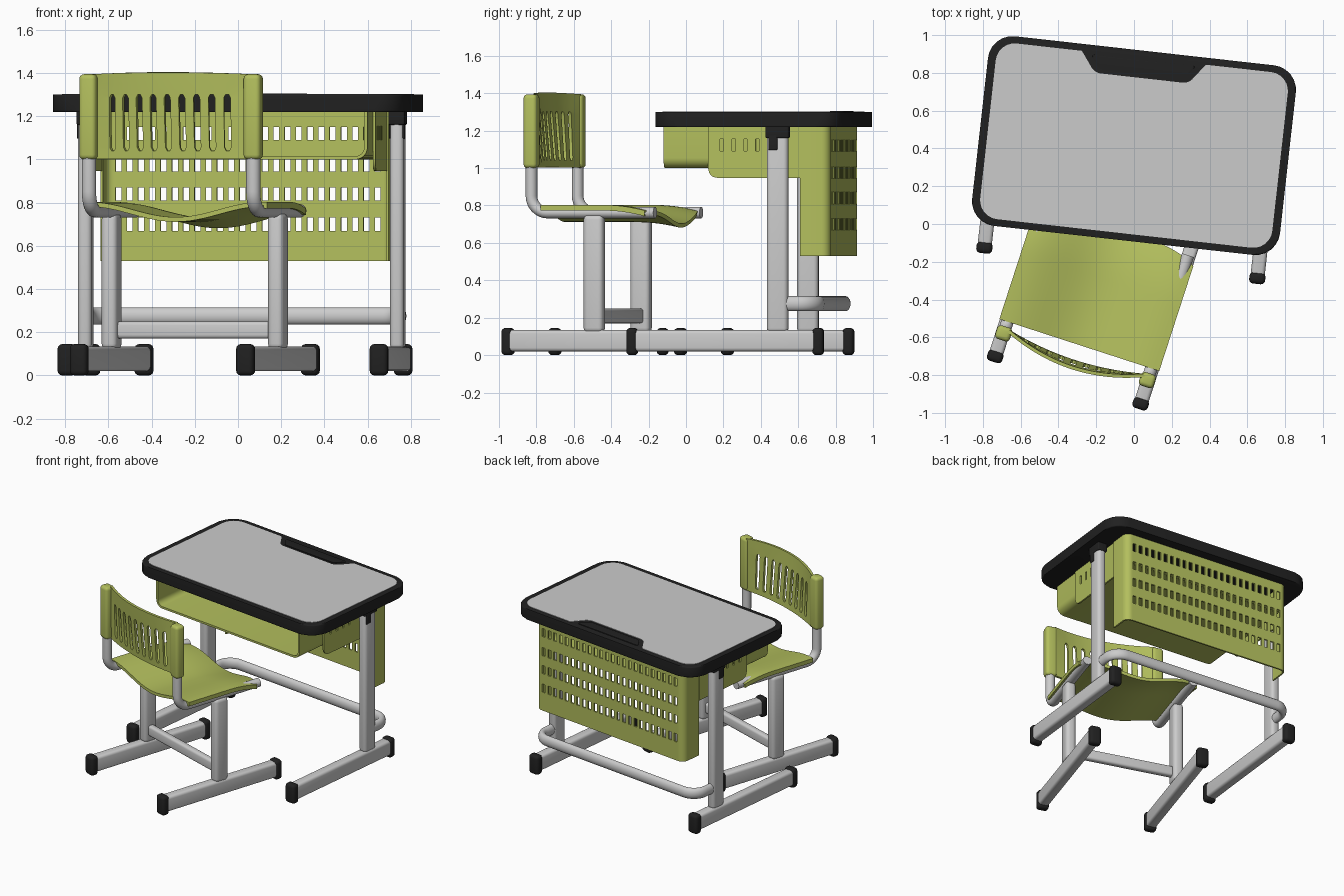
import bpy, bmesh
from math import sin, cos, pi, radians
from mathutils import Vector, Matrix

if "Cube" in bpy.data.objects:
    bpy.data.objects.remove(bpy.data.objects["Cube"])


def material(name, rgb):
    m = bpy.data.materials.new(name)
    m.diffuse_color = (*rgb, 1)
    m.use_nodes = True
    m.node_tree.nodes["Principled BSDF"].inputs["Base Color"].default_value = m.diffuse_color
    return m


GREEN = material("green plastic", (0.45, 0.52, 0.11))
BLACK = material("black plastic", (0.015, 0.015, 0.015))
FRAME = Matrix()  # placement of the furniture piece being built


def finish(name, bm, mat=None):
    bmesh.ops.recalc_face_normals(bm, faces=bm.faces)
    me = bpy.data.meshes.new(name)
    bm.to_mesh(me)
    bm.free()
    me.transform(FRAME)
    for p in me.polygons:
        p.use_smooth = True
    me.set_sharp_from_angle(angle=radians(35))
    if mat:
        me.materials.append(mat)
    ob = bpy.data.objects.new(name, me)
    bpy.context.collection.objects.link(ob)
    return ob


def box(name, c, size, bevel=0.0, mat=None):
    bm = bmesh.new()
    bmesh.ops.create_cube(bm, size=1, matrix=Matrix.Translation(c) @ Matrix.Diagonal((*size, 1)))
    if bevel:
        bmesh.ops.bevel(bm, geom=bm.edges[:], offset=bevel, segments=4, profile=0.5, affect='EDGES')
    return finish(name, bm, mat)


def fillet(pts, closed=True, n=6):
    """Round the corners of a 2D path of (x, y, radius) by quadratic arcs."""
    out = []
    for i, (x, y, r) in enumerate(pts):
        p = Vector((x, y))
        if r == 0 or (not closed and i in (0, len(pts) - 1)):
            out.append(p)
            continue
        a = p + (Vector(pts[i - 1][:2]) - p).normalized() * r
        b = p + (Vector(pts[(i + 1) % len(pts)][:2]) - p).normalized() * r
        for k in range(n + 1):
            t = k / n
            w = 2 * t * (1 - t) * 0.83  # weight that turns the parabola into a near circle
            s = (1 - t) ** 2 + w + t * t
            out.append((a * (1 - t) ** 2 + p * w * 0.85 + b * t * t) / (s - w * 0.15))
    return out


def prism(name, outline, z0, z1, bevel=0.0, mat=None):
    bm = bmesh.new()
    lo = [bm.verts.new((p.x, p.y, z0)) for p in outline]
    hi = [bm.verts.new((p.x, p.y, z1)) for p in outline]
    caps = [bm.faces.new(lo[::-1]), bm.faces.new(hi)]
    for i in range(len(lo)):
        bm.faces.new((lo[i - 1], lo[i], hi[i], hi[i - 1]))
    if bevel:
        rim = list({e for f in caps for e in f.edges})
        bmesh.ops.bevel(bm, geom=rim, offset=bevel, segments=3, profile=0.5, affect='EDGES')
    return finish(name, bm, mat)


def sweep(name, path, normal, a, b, mat=None, n=20):
    """Sweep an ellipse along a planar path; b is its half size along the plane normal."""
    bm = bmesh.new()
    rings = []
    for i, p in enumerate(path):
        t = (path[min(i + 1, len(path) - 1)] - path[max(i - 1, 0)]).normalized()
        side = t.cross(normal)
        rings.append([bm.verts.new(p + side * a * cos(2 * pi * k / n) + normal * b * sin(2 * pi * k / n))
                      for k in range(n)])
    for r, s in zip(rings, rings[1:]):
        for k in range(n):
            bm.faces.new((r[k - 1], r[k], s[k], s[k - 1]))
    bm.faces.new(rings[0])
    bm.faces.new(rings[-1])
    return finish(name, bm, mat)


def sheet(name, us, vs, fn, t, mat, cols=(), rows=()):
    """Thick grid sheet; cells in hole columns and hole rows are left open."""
    bm = bmesh.new()
    g = [[bm.verts.new(fn(u, v)) for v in vs] for u in us]
    for i in range(len(us) - 1):
        for j in range(len(vs) - 1):
            if not (i in cols and j in rows):
                bm.faces.new((g[i][j], g[i + 1][j], g[i + 1][j + 1], g[i][j + 1]))
    bm.normal_update()
    faces, rim = bm.faces[:], [e for e in bm.edges if e.is_boundary]
    back = {v: bm.verts.new(v.co - v.normal * t) for v in bm.verts[:]}
    for f in faces:
        bm.faces.new([back[v] for v in reversed(f.verts)])
    for e in rim:
        p, q = e.verts
        bm.faces.new((p, q, back[q], back[p]))
    return finish(name, bm, mat)


def foot(name, x, y, length):
    box(name, (x, y, 0.077), (0.075, length - 0.04, 0.115), 0.02)
    for s, end in ((-1, "front"), (1, "back")):
        box(f"{name}_{end}_cap", (x, y + s * (length / 2 - 0.03), 0.0725), (0.085, 0.06, 0.145), 0.022, BLACK)


SIDES = ((-1, "left"), (1, "right"))

# ---------------- Desk ----------------
FRAME = Matrix.Translation((0, 0.415, 0)) @ Matrix.Rotation(radians(-6.4), 4, 'Z')

# Top: black surround, grey writing surface with a notch for the pen tray
W, D, R = 0.82, 0.505, 0.13
prism("desktop_surround", fillet([(-W, -D, R), (W, -D, R), (W, D, R), (-W, D, R)]), 1.22, 1.30, 0.008, BLACK)
w, d, r = 0.778, 0.468, 0.1
prism("desktop_surface", fillet([(-w, -d, r), (w, -d, r), (w, d, r), (0.33, d, 0), (0.25, 0.36, 0.03),
                                 (-0.25, 0.36, 0.03), (-0.33, d, 0), (-w, d, r)]), 1.28, 1.303)
prism("pen_tray", fillet([(-0.225, 0.38, 0.02), (0.225, 0.38, 0.02), (0.28, 0.455, 0.02), (-0.28, 0.455, 0.02)]),
      1.29, 1.305, 0.003, BLACK)

# Legs, feet and top brackets
for s, side in SIDES:
    x = s * 0.727
    foot(f"desk_{side}_foot", x, -0.125, 1.06)
    box(f"desk_{side}_leg", (x, 0.157, 0.66), (0.065, 0.115, 1.08), 0.024)
    box(f"desk_{side}_bracket", (x, 0.157, 1.195), (0.075, 0.125, 0.07), 0.008, BLACK)
    box(f"desk_{side}_bracket_tab", (x, 0.135, 1.14), (0.075, 0.05, 0.09), 0.008, BLACK)

# Bent crossbar behind the legs
bar = fillet([(-0.727, 0.17, 0), (-0.727, 0.37, 0.1), (0.727, 0.37, 0.1), (0.727, 0.17, 0)], False, 8)
sweep("desk_crossbar", [Vector((p.x, p.y, 0.275)) for p in bar], Vector((0, 0, 1)), 0.027, 0.04)

# Open book tray
prof = fillet([(-0.64, 1.22, 0), (-0.64, 1.015, 0.04), (0.64, 1.015, 0.04), (0.64, 1.22, 0)], False)
sheet("book_tray", prof, [-0.465, 0.42], lambda u, v: (u.x, v, u.y), 0.015, GREEN)

# Slotted side plates with a rounded lower front corner
ys = [-0.224, -0.218, -0.205, -0.185]
for k in range(4):
    c = -0.151 + 0.064 * k
    ys += [c - 0.009, c + 0.009]
ys.append(0.27)
drop = {-0.224: 0.05, -0.218: 0.027, -0.205: 0.01, -0.185: 0.002}
for s, side in SIDES:
    sheet(f"tray_{side}_side_plate", ys, [0.947, 1.09, 1.155, 1.22],
          lambda u, v: (s * 0.665, u, v + (drop.get(u, 0) if v < 1 else 0)), 0.012, GREEN, (4, 6, 8, 10), (1,))

# Perforated back panel with folded sides
N, pitch, hw = 24, 0.0525, 0.0135
left = fillet([(-0.66, 0.27, 0), (-0.66, 0.42, 0.035), (0, 0.42, 0)], False)[:-1]
edges = [Vector(((k - (N - 1) / 2) * pitch + e, 0.42)) for k in range(N) for e in (-hw, hw)]
right = [Vector((-p.x, p.y)) for p in reversed(left)]
zs = [0.53]
for zc in (0.70, 0.84, 0.975, 1.12):
    zs += [zc - 0.031, zc + 0.031]
zs.append(1.22)
sheet("back_panel", left + edges + right, zs, lambda u, v: (u.x, u.y, v), 0.012, GREEN,
      range(len(left), len(left) + 2 * N, 2), (1, 3, 5, 7))

# ---------------- Chair ----------------
FRAME = Matrix.Translation((-0.2, -0.365, 0)) @ Matrix.Rotation(radians(-18), 4, 'Z')

# Feet, legs, bent tubes and backrest sleeves
tube = fillet([(-0.355, 1.03, 0), (-0.355, 0.762, 0.09), (0.34, 0.762, 0)], False, 8)
for s, side in SIDES:
    foot(f"chair_{side}_foot", s * 0.405, 0, 1.03)
    box(f"chair_{side}_leg", (s * 0.405, 0, 0.435), (0.075, 0.11, 0.63), 0.026)
    sweep(f"chair_{side}_tube", [Vector((s * 0.4, p.x, p.y)) for p in tube], Vector((1, 0, 0)), 0.031, 0.033)
    box(f"backrest_{side}_sleeve", (s * 0.4, -0.355, 1.197), (0.082, 0.075, 0.395), 0.022, GREEN)
box("chair_crossbar", (0, 0, 0.21), (0.76, 0.05, 0.08), 0.018)


# Dished seat with side skirts and a rolled front
def seat_point(u, v):
    x = max(-0.445, min(0.445, u))
    front = 0.36 - 0.065 * (abs(x) / 0.445) ** 4
    y = -0.29 + v * (front + 0.29)
    z = 0.803 - 0.07 * cos(pi / 2 * min(1, abs(x) / 0.42)) ** 2
    z -= 0.03 * max(0, (v - 0.6) / 0.4) ** 2
    return (x, y, z - (0.03 if abs(u) > 0.45 else 0))


sheet("seat", [-0.5] + [-0.445 + 0.89 * i / 28 for i in range(29)] + [0.5], [i / 14 for i in range(15)],
      seat_point, 0.022, GREEN)


# Curved slotted backrest; slot ends are pinched to round them
def back_point(u, v):
    x, pinch = u
    k = 1 - (x / 0.38) ** 2
    y = -0.345 - k * (0.045 + 0.035 * (v - 1) / 0.4)
    z = v + (0.008 * k if v > 1.35 else 0)
    return (x + (pinch * 0.008 if v in (1.04, 1.30) else 0), y, z)


us = [(-0.38, 0), (-0.335, 0)]
for k in range(-4, 5):
    us += [(k * 0.07 - 0.015, 1), (k * 0.07 + 0.015, -1)]
us += [(0.335, 0), (0.38, 0)]
sheet("backrest", us, [1.003, 1.04, 1.055, 1.17, 1.285, 1.30, 1.35, 1.395], back_point, 0.018, GREEN,
      range(2, 20, 2), (1, 2, 3, 4))
